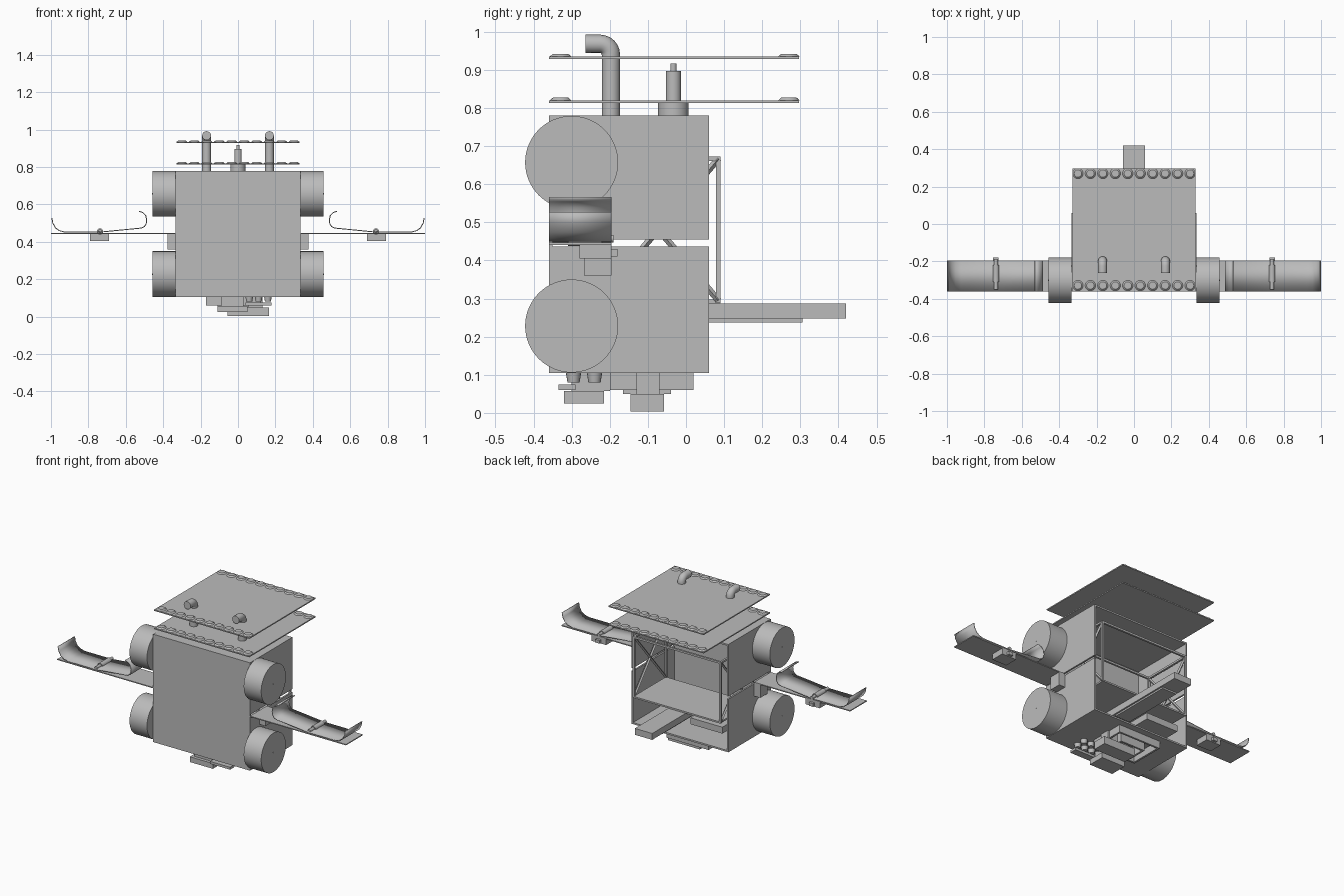
import bpy, bmesh, math
from mathutils import Vector

if "Cube" in bpy.data.objects:
    bpy.data.objects.remove(bpy.data.objects["Cube"], do_unlink=True)

grey = bpy.data.materials.new("plain grey")
grey.use_nodes = True
grey.diffuse_color = (0.5, 0.5, 0.5, 1)
grey.node_tree.nodes["Principled BSDF"].inputs["Base Color"].default_value = (0.5, 0.5, 0.5, 1)


def finish(ob, name, smooth=False):
    ob.name = name
    ob.data.materials.append(grey)
    if smooth:
        bpy.ops.object.select_all(action='DESELECT')
        ob.select_set(True)
        bpy.context.view_layer.objects.active = ob
        bpy.ops.object.shade_smooth_by_angle(angle=math.radians(40))
    return ob


def from_bmesh(bm, name, smooth=False):
    bmesh.ops.recalc_face_normals(bm, faces=bm.faces)
    me = bpy.data.meshes.new(name)
    bm.to_mesh(me)
    bm.free()
    ob = bpy.data.objects.new(name, me)
    bpy.context.collection.objects.link(ob)
    return finish(ob, name, smooth)


def box(name, x, y, z):
    bm = bmesh.new()
    bmesh.ops.create_cube(bm, size=1)
    for v in bm.verts:
        v.co = Vector([(a + b) / 2 + c * (b - a) for (a, b), c in zip((x, y, z), v.co)])
    return from_bmesh(bm, name)


def rod(name, a, b, r, r2=None, sides=32):
    a, b = Vector(a), Vector(b)
    bm = bmesh.new()
    bmesh.ops.create_cone(bm, cap_ends=True, segments=sides, radius1=r,
                          radius2=r if r2 is None else r2, depth=(b - a).length)
    turn = (b - a).to_track_quat('Z', 'Y')
    for v in bm.verts:
        v.co = turn @ v.co + (a + b) / 2
    return from_bmesh(bm, name, sides > 4)


def strut(name, a, b, w=0.012):
    return rod(name, a, b, w * 0.7, sides=4)


def strip(name, profile, y0, y1, side):
    # curved sheet: an x-z profile extruded along y
    bm = bmesh.new()
    rows = [[bm.verts.new((side * x, y, z)) for x, z in profile] for y in (y0, y1)]
    for i in range(len(profile) - 1):
        bm.faces.new((rows[0][i], rows[0][i + 1], rows[1][i + 1], rows[1][i]))
    ob = from_bmesh(bm, name, True)
    mod = ob.modifiers.new("thickness", 'SOLIDIFY')
    mod.thickness = 0.005
    mod.offset = 0
    return ob


def trough(name, x, y, z, t=0.012):
    # four walls around an open rectangle
    for i, (a, b) in enumerate(((x[0], x[0] + t), (x[1] - t, x[1]))):
        box(f"{name}_side_{i}", (a, b), y, z)
    for i, (a, b) in enumerate(((y[0], y[0] + t), (y[1] - t, y[1]))):
        box(f"{name}_end_{i}", (x[0] + t, x[1] - t), (a, b), z)


# Body shell, open at the back
W, F, B = 0.335, -0.36, 0.06
T = 0.01
box("front_panel", (-W, W), (F, F + T), (0.105, 0.78))
box("top_panel", (-W, W), (F, B), (0.77, 0.78))
box("bottom_panel", (-W, W), (F, B), (0.105, 0.115))
for s, side in ((1, "left"), (-1, "right")):
    xs = sorted((s * W, s * (W - T)))
    box(side + "_upper_panel", xs, (F, B), (0.455, 0.78))
    box(side + "_lower_panel", xs, (F, B), (0.105, 0.437))

# Inner cage with a floor and crossed side braces
C, c0, c1, z0, z1 = 0.30, -0.23, 0.085, 0.295, 0.667
box("cage_floor", (-C, C), (c0, c1 + 0.005), (0.287, 0.297))
for s, side in ((1, "left"), (-1, "right")):
    x = s * C
    for y in (c0, c1):
        box(side + "_cage_post", (x - 0.006, x + 0.006), (y - 0.006, y + 0.006), (0.29, 0.673))
    box(side + "_cage_rail", (x - 0.006, x + 0.006), (c0, c1 + 0.006), (0.661, 0.673))
    strut(side + "_brace_up", (x, c0, z0), (x, c1, z1))
    strut(side + "_brace_down", (x, c0, z1), (x, c1, z0))
for y in (c0, c1):
    box("cage_cross_rail", (-C, C), (y - 0.006, y + 0.006), (0.661, 0.673))

# Rear beam and the slab below it
box("rear_beam", (-0.06, 0.06), (-0.23, 0.42), (0.247, 0.287))
box("beam_slab", (-0.05, 0.05), (-0.10, 0.305), (0.237, 0.247))
box("inner_block", (-0.28, -0.06), (-0.10, 0.04), (0.20, 0.24))

# Two roof plates with rows of domed studs
for z in (0.813, 0.928):
    box("roof_plate", (-0.33, 0.33), (F, 0.297), (z, z + 0.007))
    for y in (-0.329, 0.27):
        for i in range(10):
            x = -0.3 + i * 0.6 / 9
            rod("stud", (x, y, z + 0.007), (x, y, z + 0.014), 0.028, 0.02, 20)

# Bent exhaust pipes
for s in (1, -1):
    cu = bpy.data.curves.new("pipe_path", 'CURVE')
    cu.dimensions = '3D'
    cu.bevel_depth = 0.024
    cu.bevel_resolution = 6
    cu.use_fill_caps = True
    bend = [math.radians(a) for a in range(0, 91, 15)]
    pts = [(-0.197, 0.775)] + [(-0.225 + 0.028 * math.cos(a), 0.94 + 0.028 * math.sin(a))
                               for a in bend] + [(-0.263, 0.968)]
    sp = cu.splines.new('POLY')
    sp.points.add(len(pts) - 1)
    for p, (y, z) in zip(sp.points, pts):
        p.co = (s * 0.168, y, z, 1)
    tmp = bpy.data.objects.new("pipe_path", cu)
    bpy.context.collection.objects.link(tmp)
    bpy.context.view_layer.update()
    me = bpy.data.meshes.new_from_object(tmp.evaluated_get(bpy.context.evaluated_depsgraph_get()))
    bpy.data.objects.remove(tmp, do_unlink=True)
    me.materials.clear()
    pipe = bpy.data.objects.new("exhaust_pipe", me)
    bpy.context.collection.objects.link(pipe)
    finish(pipe, "exhaust_pipe", True)

# Central mast in three steps
for name, a, b, r in (("mast_base", 0.78, 0.813, 0.04), ("mast", 0.81, 0.897, 0.02),
                      ("mast_tip", 0.897, 0.917, 0.008)):
    rod(name, (0, -0.033, a), (0, -0.033, b), r)

# Side drums, brackets and trays
tray = [(0.995, 0.527), (0.99, 0.50), (0.976, 0.475), (0.955, 0.46), (0.925, 0.452),
        (0.74, 0.452), (0.515, 0.474), (0.5, 0.482), (0.491, 0.497), (0.488, 0.515),
        (0.493, 0.54), (0.508, 0.556), (0.53, 0.564)]
for s, side in ((1, "left"), (-1, "right")):
    def span(a, b):
        return sorted((s * a, s * b))
    for z in (0.657, 0.228):
        rod(side + "_drum", (s * W, -0.30, z), (s * 0.456, -0.30, z), 0.122, sides=64)
        rod(side + "_drum_pin", (s * 0.45, -0.30, z), (s * 0.459, -0.30, z), 0.004, sides=12)
    box(side + "_arm_plate", span(W, 1.0), (F, -0.195), (0.441, 0.447))
    strip(side + "_curved_tray", tray, F, -0.195, s)
    box(side + "_bracket", span(W, 0.378), (-0.268, -0.195), (0.36, 0.441))
    box(side + "_clamp", span(0.69, 0.79), (-0.28, -0.195), (0.405, 0.441))
    box(side + "_clamp_nose", span(0.725, 0.755), (-0.2, -0.18), (0.41, 0.43))
    rod(side + "_clamp_rod", (s * 0.738, -0.35, 0.457), (s * 0.738, -0.19, 0.457), 0.01, sides=16)
    rod(side + "_clamp_sleeve", (s * 0.738, -0.31, 0.455), (s * 0.738, -0.22, 0.455), 0.017, sides=16)

# Equipment beneath the body
trough("outer_trough", (-0.17, 0.12), (-0.20, 0.02), (0.06, 0.105))
trough("inner_trough", (-0.11, 0.06), (-0.165, -0.04), (0.05, 0.105))
box("lower_block", (-0.055, 0.165), (-0.145, -0.058), (0.003, 0.05))
box("lower_block_neck", (-0.02, 0.13), (-0.13, -0.07), (0.05, 0.105))
box("front_block", (-0.11, 0.05), (-0.32, -0.215), (0.025, 0.058))
box("front_block_neck", (-0.09, 0.03), (-0.30, -0.20), (0.058, 0.105))
box("valve_bar", (0.04, 0.18), (-0.335, -0.29), (0.06, 0.075))
for x in (0.06, 0.11, 0.16):
    for y in (-0.295, -0.24):
        rod("valve", (x, y, 0.105), (x, y, 0.08), 0.02, 0.016, 16)
